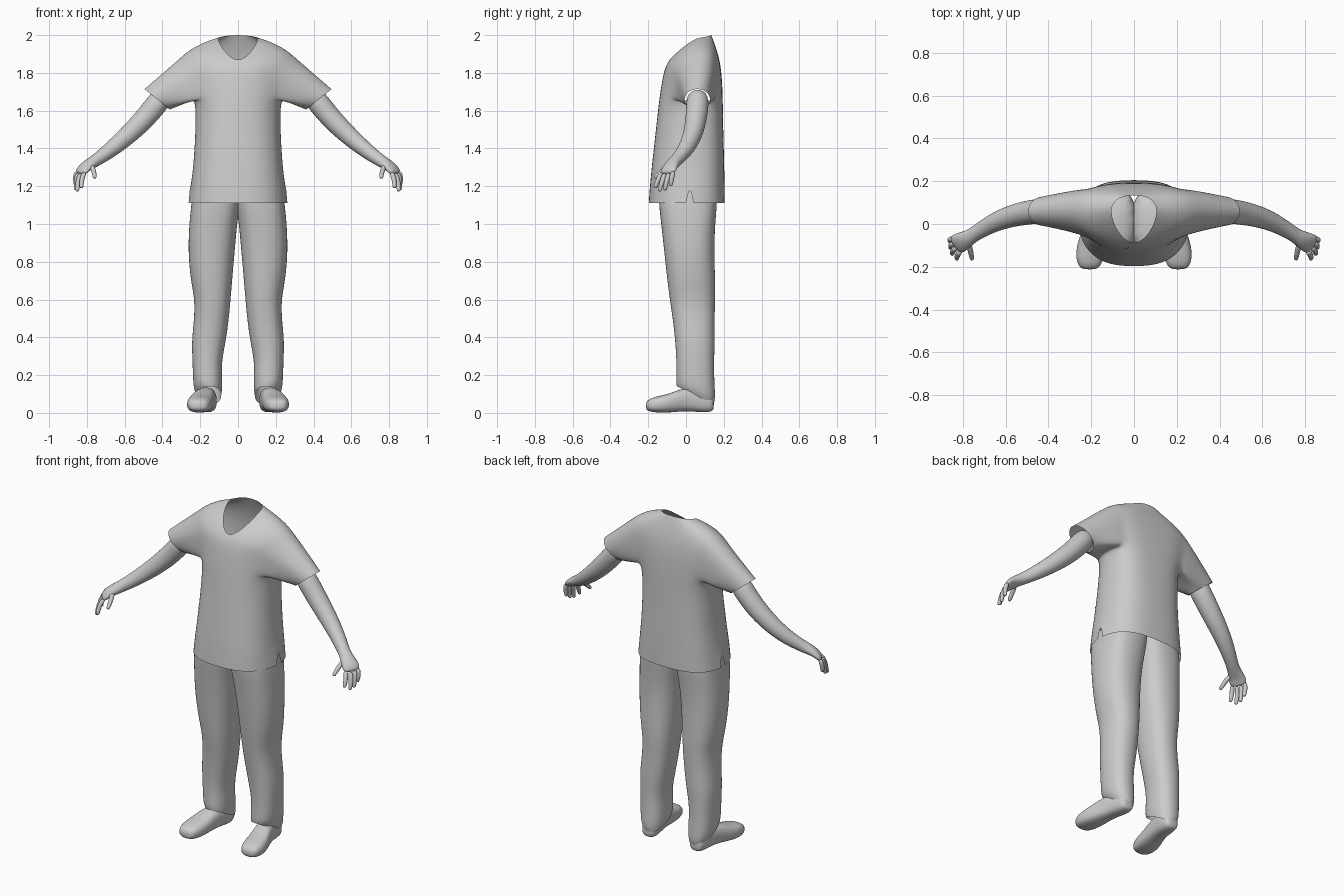
import bpy, bmesh
from math import sin, cos, pi, radians
from mathutils import Vector

cube = bpy.data.objects.get("Cube")
if cube:
    bpy.data.objects.remove(cube, do_unlink=True)

grey = bpy.data.materials.new("plain grey")
grey.use_nodes = True
grey.diffuse_color = (0.6, 0.6, 0.6, 1)
for node in grey.node_tree.nodes:
    if node.type == 'BSDF_PRINCIPLED':
        node.inputs["Base Color"].default_value = (0.6, 0.6, 0.6, 1)
        node.inputs["Roughness"].default_value = 0.8


def finish(name, bm, merge=False, mirror=True, levels=2):
    """Turn a bmesh into a smooth, mirrored, subdivided object."""
    mesh = bpy.data.meshes.new(name)
    bm.to_mesh(mesh)
    bm.free()
    for p in mesh.polygons:
        p.use_smooth = True
    mesh.materials.append(grey)
    ob = bpy.data.objects.new(name, mesh)
    bpy.context.scene.collection.objects.link(ob)
    if mirror:
        m = ob.modifiers.new("Mirror", 'MIRROR')
        m.use_mirror_merge = merge
    if levels:
        s = ob.modifiers.new("Subdivision", 'SUBSURF')
        s.levels = s.render_levels = levels
        s.boundary_smooth = 'PRESERVE_CORNERS'
    return ob


def grow(n):
    """Makes up for the shrinking of an n-sided ring when subdivided."""
    return 6 / (4 + 2 * cos(2 * pi / n))


def power(v, n):
    return (abs(v) ** (2 / n)) * (1 if v >= 0 else -1)


def loft(name, rings, cap_start=True, cap_end=True):
    bm = bmesh.new()
    loops = [[bm.verts.new(p) for p in ring] for ring in rings]
    n = len(loops[0])
    for a, b in zip(loops, loops[1:]):
        for i in range(n):
            j = (i + 1) % n
            bm.faces.new((a[i], a[j], b[j], b[i]))
    if cap_start:
        bm.faces.new(loops[0][::-1])
    if cap_end:
        bm.faces.new(loops[-1])
    bmesh.ops.recalc_face_normals(bm, faces=bm.faces)
    return finish(name, bm)


def tube(name, path, width_axis, n=8):
    """Tube along (x, y, z, half width, half thickness) points."""
    pts = [Vector(p[:3]) for p in path]
    rings = []
    for i, p in enumerate(path):
        t = (pts[min(i + 1, len(pts) - 1)] - pts[max(i - 1, 0)]).normalized()
        w = Vector(width_axis)
        w = (w - w.dot(t) * t).normalized()
        b = t.cross(w)
        k = grow(n)
        rings.append([pts[i] + w * p[3] * k * cos(2 * pi * j / n)
                      + b * p[4] * k * sin(2 * pi * j / n) for j in range(n)])
    return loft(name, rings)


# Shirt body: half rings from hem to neckline
# (z front, z side, z back, half width, y front, y middle, y back, roundness front, back)
body = [
    (1.11, 1.11, 1.11, .255, -.2, .02, .207, 2.4, 2.6),
    (1.21, 1.21, 1.21, .246, -.193, .02, .206, 2.4, 2.6),
    (1.32, 1.32, 1.32, .234, -.182, .02, .204, 2.3, 2.6),
    (1.46, 1.46, 1.46, .225, -.166, .02, .2, 2.2, 2.7),
    (1.58, 1.58, 1.58, .222, -.153, .025, .197, 2.1, 2.8),
    (1.66, 1.66, 1.66, .228, -.144, .03, .196, 2.1, 3),
    (1.74, 1.75, 1.76, .245, -.132, .04, .192, 2, 3.3),
    (1.79, 1.84, 1.84, .262, -.122, .05, .184, 2, 3.3),
    (1.82, 1.925, 1.9, .255, -.113, .06, .17, 2, 3),
    (1.845, 1.965, 1.955, .18, -.102, .06, .152, 2, 2.6),
    (1.865, 1.985, 2.0, .105, -.09, .06, .135, 1.7, 2.2),
]
bm = bmesh.new()
rows = []
g = grow(16)
for zf, zs, zb, a, yf, ym, yb, nf, nb in body:
    row = []
    for k in range(-4, 5):
        c, s = max(cos(k * pi / 8), 0), sin(k * pi / 8)
        n, zend, reach = (nf, zf, ym - yf) if k < 0 else (nb, zb, yb - ym)
        x = 0 if abs(k) == 4 else a * g * power(c, n)
        y = ym + reach * (1 if abs(k) == 4 else g) * power(s, n)
        row.append(bm.verts.new((x, y, zs + (zend - zs) * abs(s) ** 1.5)))
    rows.append(row)

# Side slit at the hem: front and back panels get their own corner
back_corner = bm.verts.new(rows[0][4].co + Vector((0, .02, 0)))
rows[0][4].co.y -= .02
ARM_LOW, ARM_TOP = 5, 8
for r in range(len(rows) - 1):
    for i in range(8):
        if ARM_LOW <= r < ARM_TOP and 2 <= i <= 5:
            continue
        first = back_corner if (r == 0 and i == 4) else rows[r][i]
        bm.faces.new((first, rows[r][i + 1], rows[r + 1][i + 1], rows[r + 1][i]))

# Sleeve drawn out from the armhole to the cuff
hole = rows[ARM_LOW][2:7] + [rows[r][6] for r in (6, 7)]
hole += rows[ARM_TOP][2:7][::-1] + [rows[r][2] for r in (7, 6)]
count = len(hole)
cuff_centre, cuff_up = Vector((.428, .06, 1.66)), Vector((.067, 0, .054))
previous = hole
for step in range(1, 6):
    t = step / 5
    ring = []
    for i, v in enumerate(hole):
        ang = -pi / 2 + (i - 2) * 2 * pi / count
        end = cuff_centre + (cuff_up * sin(ang) + Vector((0, .067, 0)) * cos(ang)) * grow(count)
        p = v.co.lerp(end, t)
        ease = t ** (.7 if v.co.y < .05 else 1.4)
        p.y = v.co.y + (end.y - v.co.y) * ease
        ring.append(bm.verts.new(p))
    for i in range(count):
        j = (i + 1) % count
        bm.faces.new((previous[i], previous[j], ring[j], ring[i]))
    previous = ring
bmesh.ops.delete(bm, geom=[v for v in bm.verts if not v.link_faces], context='VERTS')
shirt = finish("shirt", bm, merge=True)


def seam(name, start, end, mirror):
    """Thin strip laid on the shirt."""
    bm = bmesh.new()
    a, b = Vector(start), Vector(end)
    across = (b - a).cross(Vector((0, 1, 0))).normalized() * .003
    pairs = []
    for i in range(9):
        p = a.lerp(b, i / 8)
        pairs.append((bm.verts.new(p - across), bm.verts.new(p + across)))
    for (p, q), (r, s) in zip(pairs, pairs[1:]):
        bm.faces.new((p, r, s, q))
    ob = finish(name, bm, mirror=mirror, levels=0)
    wrap = ob.modifiers.new("Shrinkwrap", 'SHRINKWRAP')
    wrap.target = shirt
    wrap.wrap_mode = 'ABOVE_SURFACE'
    wrap.offset = .002


seam("neck_overlap", (0, -.1, 1.86), (-.045, -.12, 1.8), False)
seam("pocket_seams", (.14, -.15, 1.385), (.21, -.08, 1.385), True)

# Trouser legs (z, x inner, x outer, y front, y back, roundness)
leg = [
    (1.25, -.02, .225, -.145, .165, 3),
    (1.1, -.008, .247, -.142, .163, 2.8),
    (1.0, .006, .257, -.13, .153, 2.5),
    (.86, .018, .264, -.115, .148, 2.3),
    (.7, .032, .25, -.098, .154, 2.3),
    (.6, .04, .228, -.085, .154, 2.3),
    (.49, .05, .232, -.068, .15, 2.3),
    (.38, .065, .245, -.056, .152, 2.3),
    (.27, .088, .24, -.05, .147, 2.3),
    (.18, .084, .238, -.05, .15, 2.3),
    (.12, .085, .232, -.052, .155, 2.3),
    (.092, .09, .215, -.048, .145, 2.3),
]
rings = []
for z, x0, x1, y0, y1, n in leg:
    tilt = .05 * max(0, min(1, (.3 - z) / .2))
    ring = []
    for j in range(16):
        c, s = power(cos(j * pi / 8), n), power(sin(j * pi / 8), n)
        ring.append(((x0 + x1) / 2 + (x1 - x0) / 2 * g * c,
                     (y0 + y1) / 2 + (y1 - y0) / 2 * g * s, z - tilt * s))
    rings.append(ring)
loft("trouser_legs", rings, cap_end=False)

# Shoes, toe to heel (y, x centre, half width, z bottom, z top)
shoe = [
    (-.213, .208, .03, .02, .055),
    (-.195, .208, .053, .006, .076),
    (-.15, .206, .066, 0, .09),
    (-.09, .198, .066, 0, .102),
    (-.03, .184, .058, .006, .128),
    (.03, .171, .052, .006, .14),
    (.09, .162, .051, 0, .13),
    (.13, .16, .044, .004, .1),
    (.148, .16, .03, .016, .075),
]
rings = []
for y, cx, w, z0, z1 in shoe:
    rings.append([(cx + w * grow(12) * power(cos(j * pi / 6), 2.7), y,
                   (z0 + z1) / 2 + (z1 - z0) / 2 * power(sin(j * pi / 6), 2.7))
                  for j in range(12)])
loft("shoes", rings)

# Arms with palms, then fingers and thumbs
ACROSS = (.55, .8, .1)
tube("arms", [
    (.38, .063, 1.7, .06, .06), (.45, .06, 1.61, .058, .058),
    (.52, .05, 1.53, .055, .055), (.6, .03, 1.455, .049, .049),
    (.68, -.005, 1.388, .041, .041), (.75, -.05, 1.338, .033, .033),
    (.785, -.072, 1.318, .04, .029), (.82, -.09, 1.292, .049, .021),
    (.839, -.1, 1.264, .045, .015)], ACROSS)
fingers = {
    "index_fingers": ((.812, -.128, 1.275), (.83, -.165, 1.19)),
    "middle_fingers": ((.832, -.111, 1.27), (.852, -.142, 1.172)),
    "ring_fingers": ((.845, -.09, 1.272), (.858, -.113, 1.178)),
    "little_fingers": ((.852, -.068, 1.28), (.86, -.082, 1.2)),
    "thumbs": ((.778, -.085, 1.315), (.757, -.168, 1.243)),
}
for name, (base, tip) in fingers.items():
    a, b = Vector(base), Vector(tip)
    bulge = Vector((-.004 if name == "thumbs" else .007, 0, .004))
    path = [(a, .014), (a.lerp(b, .5) + bulge, .0125), (a.lerp(b, .9), .011), (b, .007)]
    tube(name, [(*p, r, r) for p, r in path], ACROSS)
